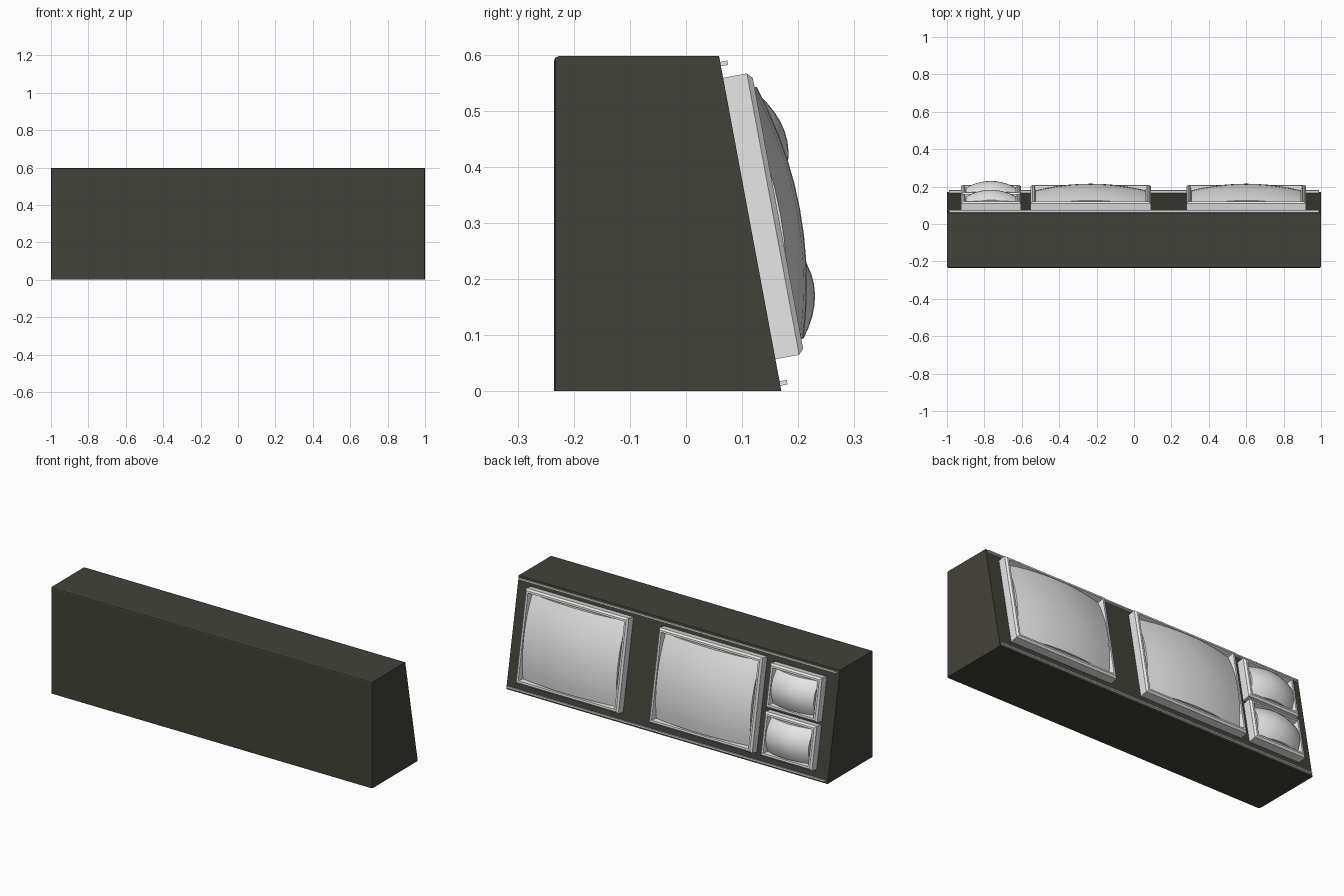
import bpy, bmesh, math
from mathutils import Vector

if "Cube" in bpy.data.objects:
    bpy.data.objects.remove(bpy.data.objects["Cube"])


def material(name, rgb):
    m = bpy.data.materials.new(name)
    m.diffuse_color = (*rgb, 1)
    m.use_nodes = True
    m.node_tree.nodes["Principled BSDF"].inputs["Base Color"].default_value = m.diffuse_color
    return m


DARK = material("dark olive grey", (0.055, 0.055, 0.043))
GREY = material("light grey", (0.8, 0.8, 0.8))

# Slanted panel: s runs up the slope, n points out of it
UP = Vector((0, -0.111, 0.597)).normalized()
OUT = Vector((0, UP.z, -UP.y))
BASE = Vector((0, 0.17, 0))


def panel(x, s, n):
    return BASE + Vector((x, 0, 0)) + UP * s + OUT * n


def finish(bm, name, mat, smooth=False):
    me = bpy.data.meshes.new(name)
    bm.to_mesh(me)
    bm.free()
    me.materials.append(mat)
    ob = bpy.data.objects.new(name, me)
    bpy.context.collection.objects.link(ob)
    for p in me.polygons:
        p.use_smooth = smooth
    return ob


def cabinet():
    bm = bmesh.new()
    prof = [(-0.235, 0), (0.17, 0), (0.059, 0.597), (-0.235, 0.597)]
    a = [bm.verts.new((-1, y, z)) for y, z in prof]
    b = [bm.verts.new((1, y, z)) for y, z in prof]
    bm.faces.new(a)
    bm.faces.new(b[::-1])
    for i in range(4):
        j = (i + 1) % 4
        bm.faces.new((a[i], b[i], b[j], a[j]))
    bmesh.ops.recalc_face_normals(bm, faces=bm.faces)
    # soften the upright and top edges of the flat side
    edges = [e for e in bm.edges if all(v.co.y < -0.2 for v in e.verts)
             and max(v.co.z for v in e.verts) > 0.5]
    bmesh.ops.bevel(bm, geom=edges, offset=0.008, segments=2, profile=0.5, affect='EDGES')
    finish(bm, "cabinet", DARK)


def strip(name, s0, s1):
    bm = bmesh.new()
    bmesh.ops.create_cube(bm, size=1)
    for v in bm.verts:
        v.co = panel(v.co.x * 1.98, s0 if v.co.y < 0 else s1, -0.004 if v.co.z < 0 else 0.013)
    bmesh.ops.recalc_face_normals(bm, faces=bm.faces)
    finish(bm, name, GREY)


def monitor(name, x0, x1, s0, s1):
    # chamfered bezel made of nested rectangles (inset, height)
    bm = bmesh.new()
    rings = []
    for d, n in [(0, -0.004), (0, 0.043), (0.01, 0.052), (0.02, 0.052), (0.028, 0.018)]:
        rings.append([bm.verts.new(panel(x, s, n)) for x, s in
                      ((x0 + d, s0 + d), (x1 - d, s0 + d), (x1 - d, s1 - d), (x0 + d, s1 - d))])
    for r, q in zip(rings, rings[1:]):
        for i in range(4):
            j = (i + 1) % 4
            bm.faces.new((r[i], q[i], q[j], r[j]))
    finish(bm, name + "_bezel", GREY)

    # bulging screen
    bm = bmesh.new()
    N, d = 10, 0.027
    g = []
    for i in range(N + 1):
        row = []
        for j in range(N + 1):
            u, v = 2 * i / N - 1, 2 * j / N - 1
            x = (x0 + x1) / 2 + u * ((x1 - x0) / 2 - d)
            s = (s0 + s1) / 2 + v * ((s1 - s0) / 2 - d)
            row.append(bm.verts.new(panel(x, s, 0.092 - 0.036 * (u * u + v * v))))
        g.append(row)
    for i in range(N):
        for j in range(N):
            bm.faces.new((g[i][j], g[i][j + 1], g[i + 1][j + 1], g[i + 1][j]))
    # skirt closing the gap between screen rim and bezel floor
    rim = [e for e in bm.edges if e.is_boundary]
    ext = bmesh.ops.extrude_edge_only(bm, edges=rim)["geom"]
    for v in ext:
        if isinstance(v, bmesh.types.BMVert):
            v.co += OUT * (0.015 - (v.co - BASE).dot(OUT))
    bmesh.ops.recalc_face_normals(bm, faces=bm.faces)
    top = max(bm.faces, key=lambda f: (f.calc_center_median() - BASE).dot(OUT))
    if top.normal.dot(OUT) < 0:
        bmesh.ops.reverse_faces(bm, faces=bm.faces)
    ob = finish(bm, name + "_screen", GREY, True)
    bpy.context.view_layer.objects.active = ob
    ob.select_set(True)
    bpy.ops.object.shade_smooth_by_angle(angle=math.radians(35))
    ob.select_set(False)


cabinet()
strip("lower_trim", 0.010, 0.018)
strip("upper_trim", 0.589, 0.597)
monitor("large_monitor_a", 0.28, 0.92, 0.058, 0.568)
monitor("large_monitor_b", -0.553, 0.09, 0.058, 0.568)
monitor("small_monitor_lower", -0.925, -0.605, 0.058, 0.297)
monitor("small_monitor_upper", -0.925, -0.605, 0.316, 0.555)
